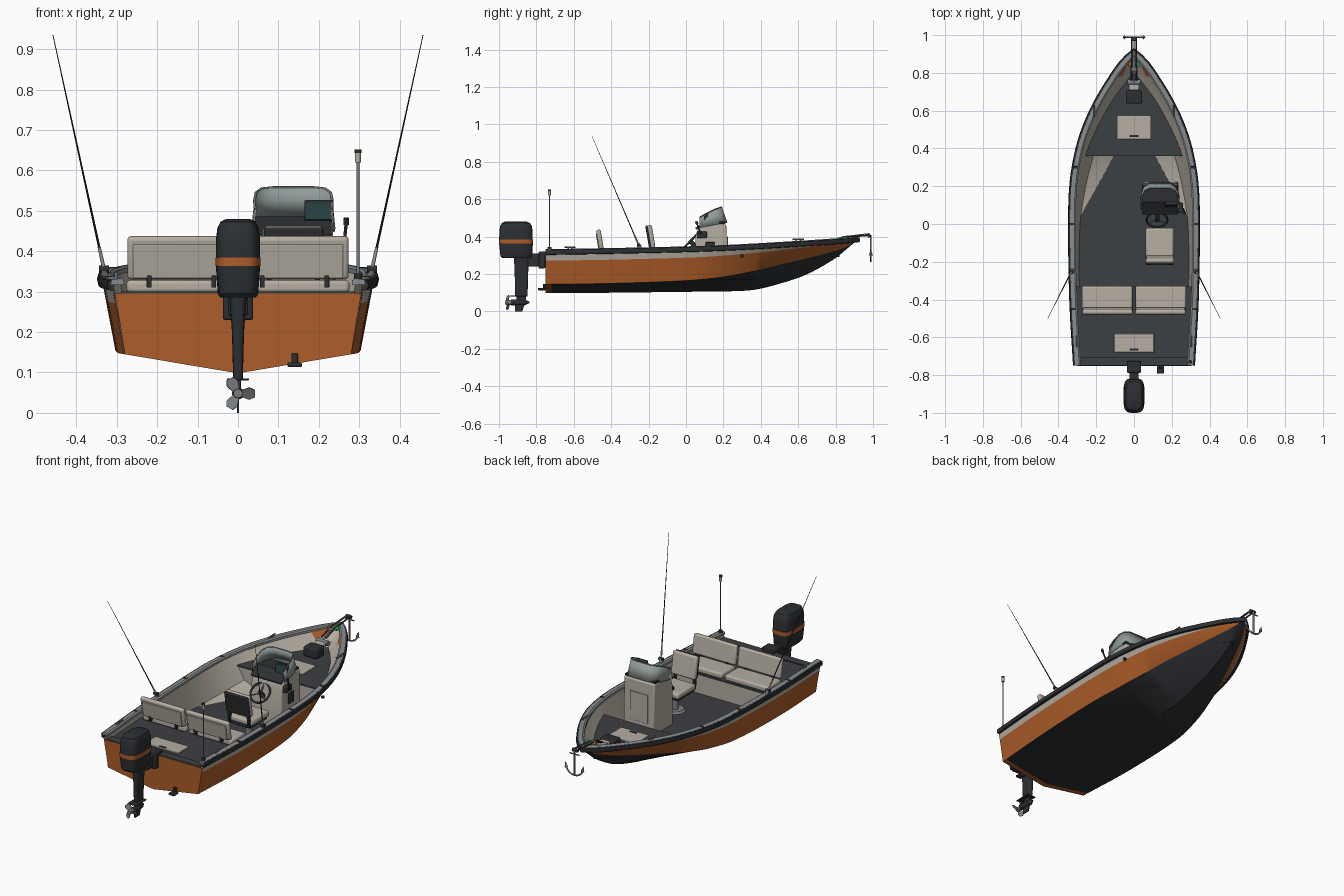
import bpy, bmesh, math
from mathutils import Vector, Matrix

if "Cube" in bpy.data.objects:
    bpy.data.objects.remove(bpy.data.objects["Cube"])

def mat(name, c):
    m = bpy.data.materials.new(name)
    m.diffuse_color = (*c, 1)
    m.use_nodes = True
    m.node_tree.nodes["Principled BSDF"].inputs["Base Color"].default_value = m.diffuse_color
    return m
DARK = mat("charcoal", (.025, .028, .032)); DECK = mat("deck_grey", (.045, .05, .055))
ORANGE = mat("orange", (.42, .11, .022)); BEIGE = mat("beige", (.46, .42, .36))
GREY = mat("rail_grey", (.25, .27, .28)); GLASS = mat("glass", (.28, .33, .32))
STEEL = mat("steel", (.2, .21, .22)); SCREEN = mat("screen", (.02, .05, .05)); GREEN = mat("green", (.02, .4, .08))

def finish(name, bm, mats, smooth=True, bevel=0):
    bmesh.ops.remove_doubles(bm, verts=bm.verts[:], dist=1e-5)
    bmesh.ops.recalc_face_normals(bm, faces=bm.faces[:])
    me = bpy.data.meshes.new(name); bm.to_mesh(me); bm.free()
    o = bpy.data.objects.new(name, me); bpy.context.collection.objects.link(o)
    for m in mats if isinstance(mats, list) else [mats]: me.materials.append(m)
    if bevel:
        b = o.modifiers.new("bevel", 'BEVEL'); b.width = bevel; b.segments = 3
    if smooth:
        bpy.ops.object.select_all(action='DESELECT')
        o.select_set(True); bpy.context.view_layer.objects.active = o
        bpy.ops.object.shade_smooth_by_angle(angle=math.radians(32))
    return o

def loft(name, rings, mats, caps=True, closed=True, idx=None, bevel=0):
    bm = bmesh.new()
    vs = [[bm.verts.new(p) for p in r] for r in rings]
    n = len(rings[0])
    for i in range(len(vs) - 1):
        for j in range(n if closed else n - 1):
            k = (j + 1) % n
            f = bm.faces.new((vs[i][j], vs[i][k], vs[i + 1][k], vs[i + 1][j]))
            if idx: f.material_index = idx(i, j)
    if caps:
        bm.faces.new(vs[0]); bm.faces.new(vs[-1])
    return finish(name, bm, mats, bevel=bevel)

def box(name, c, s, m, bevel=.004, rx=0):
    bm = bmesh.new()
    bmesh.ops.create_cube(bm, size=1, matrix=Matrix.Translation(c) @ Matrix.Rotation(rx, 4, 'X') @ Matrix.Diagonal((*s, 1)))
    return finish(name, bm, m, bevel=bevel)

def rod(name, a, b, r, m, r2=None, n=16):
    a, b = Vector(a), Vector(b); d = b - a
    bm = bmesh.new()
    bmesh.ops.create_cone(bm, cap_ends=True, segments=n, radius1=r, radius2=r if r2 is None else r2, depth=d.length,
        matrix=Matrix.Translation((a + b) / 2) @ d.to_track_quat('Z', 'Y').to_matrix().to_4x4())
    return finish(name, bm, m)

def tube(name, pts, r, m, cyclic=False):
    cu = bpy.data.curves.new(name, 'CURVE'); cu.dimensions = '3D'
    cu.bevel_depth = r; cu.bevel_resolution = 3; cu.use_fill_caps = True
    sp = cu.splines.new('POLY'); sp.points.add(len(pts) - 1); sp.use_cyclic_u = cyclic
    for p, q in zip(sp.points, pts): p.co = (*q, 1)
    o = bpy.data.objects.new(name, cu); bpy.context.collection.objects.link(o); cu.materials.append(m)

# hull stations: y, sheer x, sheer z, chine x, chine z, keel z
ST = [(-.75, .312, .32, .28, .145, .098), (-.4, .332, .326, .30, .15, .10), (0, .338, .335, .30, .165, .105),
      (.2, .332, .342, .27, .185, .107), (.36, .308, .35, .23, .215, .115), (.5, .268, .358, .185, .25, .148),
      (.65, .2, .367, .13, .285, .2), (.8, .108, .377, .07, .325, .285), (.87, .055, .382, .035, .35, .343),
      (.92, 0, .387, 0, .386, .384)]
def station(y):
    i = max(k for k in range(len(ST) - 1) if ST[k][0] <= y + 1e-9)
    h = ST[i + 1][0] - ST[i][0]; t = (y - ST[i][0]) / h
    def tan(k, c):
        a, b = ST[max(k - 1, 0)], ST[min(k + 1, len(ST) - 1)]
        return (b[c] - a[c]) / (b[0] - a[0])
    return [(2*t**3 - 3*t*t + 1) * ST[i][c] + (3*t*t - 2*t**3) * ST[i + 1][c]
            + h * ((t**3 - 2*t*t + t) * tan(i, c) + (t**3 - t*t) * tan(i + 1, c)) for c in range(1, 6)]
def halfw(y, z, off=.012):
    xs, zs, xc, zc, zk = station(y)
    w = xc * (z - zk) / (zc - zk) if z < zc else xc + (xs - xc) * (z - zc) / (zs - zc)
    return max(0, w - off)

YS = [-.75 + 1.67 * i / 48 for i in range(48)] + [.92]
def hull_ring(y):
    xs, zs, xc, zc, zk = station(y)
    at = lambda t: (xc + (xs - xc) * t, zc + (zs - zc) * t)
    h = [(0, zk), (xc, zc), at(.72), at(.91), (xs, zs), (max(0, xs - .022), zs), (max(0, xc - .015), zc + .012), (0, zk + .015)]
    return [(x, y, z) for x, z in h] + [(-x, y, z) for x, z in h[6:0:-1]]
SEG = [0, 1, 2, 0, 3, 2, 2]
def hull_mat(i, j):
    m = SEG[j if j < 7 else 13 - j]
    return 1 if YS[i] > .78 and j in (5, 8) else m
loft("hull", [hull_ring(y) for y in YS], [DARK, ORANGE, BEIGE, GREY], caps=False, idx=hull_mat)

# transom
def transom_ring(y):
    _, _, xc, zc, zk = station(-.75)
    h = [(xc, zc), (halfw(-.75, .23, .002), .23), (halfw(-.75, .295, .002), .295)]
    return [(0, y, zk)] + [(a, y, z) for a, z in h] + [(-a, y, z) for a, z in h[::-1]]
loft("transom", [transom_ring(-.752), transom_ring(-.72)], ORANGE)

# gunwale cap and rub rail, swept around the sheer line
def sweep(name, prof, m):
    half = []
    for y in YS:
        xs, zs = station(y)[:2]
        d = (station(min(y + .005, .92))[0] - station(max(y - .005, -.75))[0]) / (min(y + .005, .92) - max(y - .005, -.75))
        n = Vector((1, -d)).normalized() if y < .919 else Vector((0, 1))
        half.append([(max(0, xs + o * n.x), y + o * n.y, zs + z) for o, z in prof])
    loft(name, half + [[(-x, y, z) for x, y, z in r] for r in half[-2::-1]], m)
sweep("gunwale_cap", [(.002, -.002), (.0, .01), (-.022, .013), (-.03, .008), (-.03, -.004)], GREY)
sweep("rub_rail", [(-.004, -.018), (.008, -.016), (.011, -.004), (.008, .008), (-.004, .01)], DARK)

# decks and bulkheads cut to the hull shape
def deck(name, z, y0, y1):
    ys = [y0 + (y1 - y0) * i / 20 for i in range(21)]
    loft(name, [[(-halfw(y, z), y, z), (halfw(y, z), y, z), (halfw(y, z), y, z - .008), (-halfw(y, z), y, z - .008)] for y in ys], DECK)
deck("cockpit_floor", .18, -.4, .37)
deck("stern_deck", .292, -.745, -.33)
deck("bow_deck", .30, .36, .82)
for nm, y, z1 in (("bench_front", -.332, .29), ("bow_bulkhead", .362, .298)):
    zs = [.17 + (z1 - .17) * i / 8 for i in range(9)]
    loft(nm, [[(-halfw(y, z), y, z), (halfw(y, z), y, z)] for z in zs], BEIGE, caps=False, closed=False)
box("transom_step", (0, -.728, .297), (.58, .045, .008), DECK, .002)

# hatches with latches
for nm, y, w, d, z in (("stern_hatch", -.63, .21, .1, .297), ("bow_hatch", .51, .175, .125, .304)):
    box(nm, (0, y, z), (w, d, .008), BEIGE, .003)
    box(nm + "_latch", (0, y - d * .35, z + .005), (.04, .01, .004), DARK, .001)

# stern bench
for s in (-1, 1):
    box("bench_cushion", (s * .142, -.39, .313), (.268, .125, .032), BEIGE, .01)
    box("bench_backrest", (s * .14, -.46, .384), (.268, .024, .108), BEIGE, .01, .16)
    box("bench_back_shell", (s * .14, -.473, .375), (.24, .006, .085), BEIGE, .002, .16)
    for dx in (-.08, .08):
        box("bench_hinge", (s * .14 + dx, -.456, .325), (.012, .03, .03), DARK, .002)

# helm seat
HX = .137
box("seat_cushion", (HX, -.1, .30), (.15, .16, .034), BEIGE, .012)
box("seat_base", (HX, -.105, .277), (.13, .15, .014), DARK)
box("seat_backrest", (HX, -.186, .40), (.15, .026, .125), BEIGE, .01, .17)
box("seat_back_shell", (HX, -.202, .40), (.146, .012, .12), DARK, .005, .17)
for s in (-1, 1):
    box("seat_bracket", (HX + s * .06, -.185, .315), (.012, .02, .07), DARK, .002, .1)
rod("seat_pedestal", (HX, -.1, .18), (HX, -.1, .275), .018, STEEL)
rod("seat_foot", (HX, -.1, .18), (HX, -.1, .19), .055, STEEL, .045, 24)

# console
prof = [(.05, .18), (.222, .18), (.215, .465), (.11, .475), (.065, .445), (.05, .40)]
loft("console", [[(x, y, z) for y, z in prof] for x in (.045, .235)], BEIGE, bevel=.008)
box("dash_panel", (HX, .083, .462), (.19, .075, .01), DARK, .003, .58)
box("dash_top", (HX, .155, .474), (.19, .11, .012), DARK, .003)
box("chart_display", (.2, .105, .5), (.072, .02, .052), DARK, .004, -.2)
box("display_screen", (.2, .0945, .4985), (.06, .002, .042), SCREEN, 0, -.2)
box("console_door", (HX, .222, .32), (.11, .006, .16), BEIGE, .002)
box("switch_panel", (.238, .13, .34), (.006, .05, .06), DARK, .002)
plan = [(-.102, .072, .448, .503), (-.104, .12, .457, .525), (-.1, .17, .466, .545), (-.085, .205, .472, .555), (-.055, .222, .475, .558)]
plan += [(-x, y, a, b) for x, y, a, b in plan[::-1]]
g = loft("windshield", [[(HX + x, y, a), (HX + x * .93, y - .03 * max(0, (y - .07) / .15), b)] for x, y, a, b in plan], GLASS, caps=False, closed=False)
sm = g.modifiers.new("thick", 'SOLIDIFY'); sm.thickness = .004
tube("windshield_trim", [(HX + x * .93, y - .03 * max(0, (y - .07) / .15), b) for x, y, a, b in plan], .003, STEEL)

# steering wheel
M = Matrix.Translation((.122, .022, .375)) @ Matrix.Rotation(.8, 4, 'X')
tube("steering_wheel", [M @ Vector((.055 * math.cos(a * math.pi / 16), .055 * math.sin(a * math.pi / 16), 0)) for a in range(32)], .0055, DARK, True)
for k in range(3):
    a = math.pi / 2 + k * math.tau / 3
    rod("wheel_spoke", M @ Vector((0, 0, -.005)), M @ Vector((.054 * math.cos(a), .054 * math.sin(a), 0)), .004, STEEL, n=8)
rod("wheel_hub", M @ Vector((0, 0, -.05)), M @ Vector((0, 0, .006)), .012, DARK)

# throttle
box("throttle_box", (.247, .085, .41), (.024, .055, .034), DARK, .005)
rod("throttle_lever", (.262, .08, .41), (.268, .058, .472), .004, DARK)
rod("throttle_grip", (.268, .06, .466), (.268, .055, .482), .007, DARK)

# outboard motor
def cowl(name, levels, m):
    rings = []
    for z, a, b, yc in levels:
        r = []
        for k in range(32):
            c, s = math.cos(k * math.tau / 32), math.sin(k * math.tau / 32)
            r.append((a * math.copysign(abs(c) ** .55, c), yc + b * math.copysign(abs(s) ** .55, s), z))
        rings.append(r)
    loft(name, rings, m)
cowl("motor_cowl", [(.285, .044, .078, -.905), (.295, .05, .085, -.907), (.36, .0545, .09, -.909), (.43, .0545, .089, -.909),
                    (.458, .051, .084, -.909), (.473, .043, .075, -.91), (.48, .03, .058, -.91)], DARK)
cowl("motor_stripe", [(.363, .056, .0915, -.9085), (.385, .056, .0915, -.9085)], ORANGE)
cowl("motor_leg", [(.085, .012, .033, -.88), (.2, .015, .036, -.88), (.30, .022, .04, -.88)], DARK)
box("cavitation_plate", (0, -.895, .083), (.055, .095, .005), DARK, .002)
box("motor_neck", (0, -.88, .067), (.014, .05, .04), DARK, .003)
rod("gear_case", (0, -.935, .048), (0, -.86, .048), .015, DARK)
rod("gear_nose", (0, -.86, .048), (0, -.838, .048), .015, DARK, .004)
loft("skeg", [[(x, -.915, .045), (x, -.86, .045), (x, -.875, 0), (x, -.915, 0)] for x in (-.003, .003)], DARK)
rod("prop_hub", (0, -.968, .048), (0, -.93, .048), .011, STEEL, .013)
for k in range(3):
    a = k * math.tau / 3
    B = Matrix.Translation((0, -.953, .048)) @ Matrix.Rotation(a, 4, 'Y') @ Matrix.Rotation(.5, 4, 'X')
    loft("prop_blade", [[B @ Vector((x, t, z)) for x, z in ((.006, -.008), (.028, -.017), (.042, -.01), (.042, .01), (.028, .017), (.006, .008))] for t in (-.0015, .0015)], STEEL)
box("motor_bracket", (0, -.77, .275), (.075, .035, .09), DARK, .006)
box("motor_clamp", (0, -.81, .275), (.05, .07, .07), DARK, .006)
box("clamp_top", (0, -.755, .31), (.075, .06, .022), DARK, .004)

# transducer
box("transducer", (.14, -.772, .119), (.036, .04, .012), DARK, .004)
box("transducer_mount", (.14, -.758, .132), (.016, .012, .03), DARK, .002)

# fishing rods, cleats, rail joints on both sides
for s in (-1, 1):
    a, b = Vector((s * .325, -.24, .325)), Vector((s * .458, -.502, .935))
    rod("fishing_rod", a, b, .0035, DARK, .001, 8)
    rod("rod_holder", a, a.lerp(b, .05), .01, STEEL)
    rod("rod_grip", a.lerp(b, .04), a.lerp(b, .14), .005, BEIGE, .004)
    rod("rod_reel", a.lerp(b, .05) + Vector((-.012, 0, 0)), a.lerp(b, .05) + Vector((.012, 0, 0)), .009, DARK)
    for x, y in ((.302, -.62), (.21, .6)):
        z = station(y)[1] + .022
        rod("cleat_bar", (s * x, y - .03, z), (s * x, y + .03, z), .004, STEEL)
        for d in (-.01, .01):
            rod("cleat_post", (s * x, y + d, z - .014), (s * x, y + d, z), .004, STEEL)
    for y in (-.45, 0, .3):
        xs, zs = station(y)[:2]
        box("cap_joint", (s * (xs - .012), y, zs + .01), (.024, .012, .008), DARK, .002)
rod("hull_vent", (.31, .3, .296), (.322, .3, .298), .008, DARK)

# stern light pole
rod("light_pole", (.297, -.73, .32), (.297, -.73, .625), .0035, STEEL)
rod("pole_base", (.297, -.73, .32), (.297, -.73, .345), .01, DARK)
rod("pole_light", (.297, -.73, .62), (.297, -.73, .645), .008, BEIGE)
rod("pole_light_cap", (.297, -.73, .643), (.297, -.73, .652), .009, DARK)

# bow windlass, roller and anchor
box("windlass", (0, .672, .33), (.085, .07, .055), DARK, .008)
box("windlass_top", (0, .725, .335), (.055, .035, .045), BEIGE, .006)
rod("windlass_drum", (-.035, .75, .35), (.035, .75, .35), .014, STEEL)
for s in (-1, 1):
    tube("roller_arm", [(s * .013, .76, .37), (s * .013, .84, .396), (s * .011, .985, .408)], .0045, DARK)
    box("nav_light", (s * .022, .845, .393), (.016, .03, .014), GREEN if s > 0 else ORANGE, .004)
box("bow_plate", (0, .86, .392), (.03, .1, .006), STEEL, .002)
rod("bow_roller", (-.016, .98, .404), (.016, .98, .404), .01, DARK)
tube("anchor_rope", [(0, .75, .362), (0, .84, .4), (0, .98, .416)], .003, BEIGE)
rod("anchor_shank", (0, .988, .41), (0, .988, .268), .005, STEEL)
tube("anchor_arms", [(.055 * math.sin(t * .13), .988, .322 - .055 * math.cos(t * .13)) for t in range(-10, 11)], .0045, STEEL)
for s in (-1, 1):
    rod("anchor_fluke", (s * .05, .988, .30), (s * .056, .988, .33), .011, STEEL, .001, 4)
rod("anchor_stock", (-.03, .988, .385), (.03, .988, .385), .0035, STEEL)
